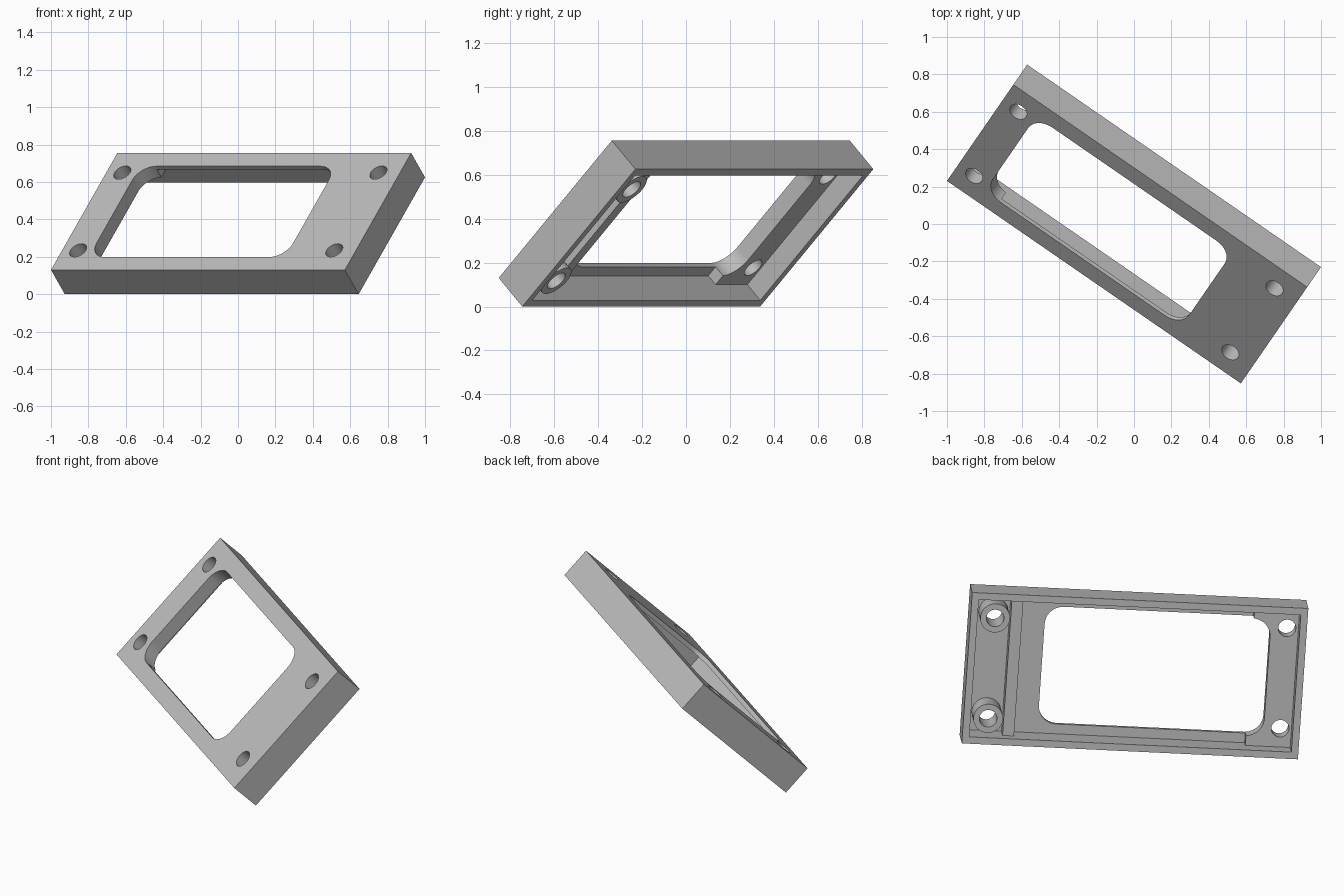
import bpy, bmesh, math
from mathutils import Matrix, Vector

cube = bpy.data.objects.get("Cube")
if cube:
    bpy.data.objects.remove(cube, do_unlink=True)

# Overall size: a runs along the length, b across, d is depth from the front face
L, H, T = 1.908, 0.884, 0.184
RIM, FLOOR = 0.04, 0.026
TILT = (Matrix.Translation((0, 0, (H + T) * math.sqrt(0.5) / 2))
        @ Matrix.Rotation(math.radians(-34.57), 4, 'Z')
        @ Matrix.Rotation(math.radians(45), 4, 'X'))

grey = bpy.data.materials.new("light grey")
grey.use_nodes = True
GREY = (0.5, 0.5, 0.5, 1)
grey.diffuse_color = GREY
grey.node_tree.nodes["Principled BSDF"].inputs["Base Color"].default_value = GREY


def prism(name, outline, d0, d1):
    """Extrude an (a, b) outline between two depths."""
    bm = bmesh.new()
    face = bm.faces.new([bm.verts.new((a - L / 2, b - H / 2, T / 2 - d1)) for a, b in outline])
    top = bmesh.ops.extrude_face_region(bm, geom=[face])["geom"]
    bmesh.ops.translate(bm, vec=Vector((0, 0, d1 - d0)),
                        verts=[v for v in top if isinstance(v, bmesh.types.BMVert)])
    bmesh.ops.recalc_face_normals(bm, faces=bm.faces)
    mesh = bpy.data.meshes.new(name)
    bm.to_mesh(mesh)
    bm.free()
    mesh.materials.append(grey)
    obj = bpy.data.objects.new(name, mesh)
    bpy.context.collection.objects.link(obj)
    obj.matrix_world = TILT
    return obj


def rect(a0, a1, b0, b1):
    return [(a0, b0), (a1, b0), (a1, b1), (a0, b1)]


def arc(a, b, r, start, sweep, steps):
    return [(a + r * math.cos(start + sweep * i / steps),
             b + r * math.sin(start + sweep * i / steps)) for i in range(steps + 1)]


def circle(a, b, r):
    return arc(a, b, r, 0, math.tau, 40)[:-1]


def rounded(a0, a1, b0, b1, r):
    centres = [(a1 - r, b1 - r), (a0 + r, b1 - r), (a0 + r, b0 + r), (a1 - r, b0 + r)]
    return [p for i, (a, b) in enumerate(centres)
            for p in arc(a, b, r, i * math.pi / 2, math.pi / 2, 10)]


def combine(target, tool, operation):
    mod = target.modifiers.new(operation, 'BOOLEAN')
    mod.operation, mod.object, mod.solver = operation, tool, 'EXACT'
    bpy.context.view_layer.objects.active = target
    bpy.ops.object.modifier_apply(modifier=mod.name)
    bpy.data.objects.remove(tool, do_unlink=True)


# Tray-shaped plate with a thin floor and a rim
plate = prism("bezel_plate", rect(0, L, 0, H), 0, T)
combine(plate, prism("cavity", rect(RIM, L - RIM, RIM, H - RIM), FLOOR, T + 0.1), 'DIFFERENCE')

# Thick end pad and cross rib, both let into the rim and floor
inset = RIM / 2
combine(plate, prism("end_pad", rect(inset, 0.295, inset, H - inset), 0.013, 0.083), 'UNION')
combine(plate, prism("cross_rib", rect(1.61, 1.675, inset, H - inset), 0.013, 0.118), 'UNION')

# Screw bosses at the wide end
for b in (0.148, H - 0.148):
    combine(plate, prism("boss", circle(1.767, b, 0.084), 0.013, 0.167), 'UNION')

# Window opening and screw holes
combine(plate, prism("window", rounded(0.197, 1.473, 0.097, 0.784, 0.105), -0.1, T + 0.1), 'DIFFERENCE')
for a in (0.104, 1.767):
    for b in (0.148, H - 0.148):
        combine(plate, prism("hole", circle(a, b, 0.05), -0.1, T + 0.1), 'DIFFERENCE')

bpy.ops.object.select_all(action='DESELECT')
plate.select_set(True)
bpy.context.view_layer.objects.active = plate
bpy.ops.object.shade_smooth_by_angle(angle=math.radians(30))
